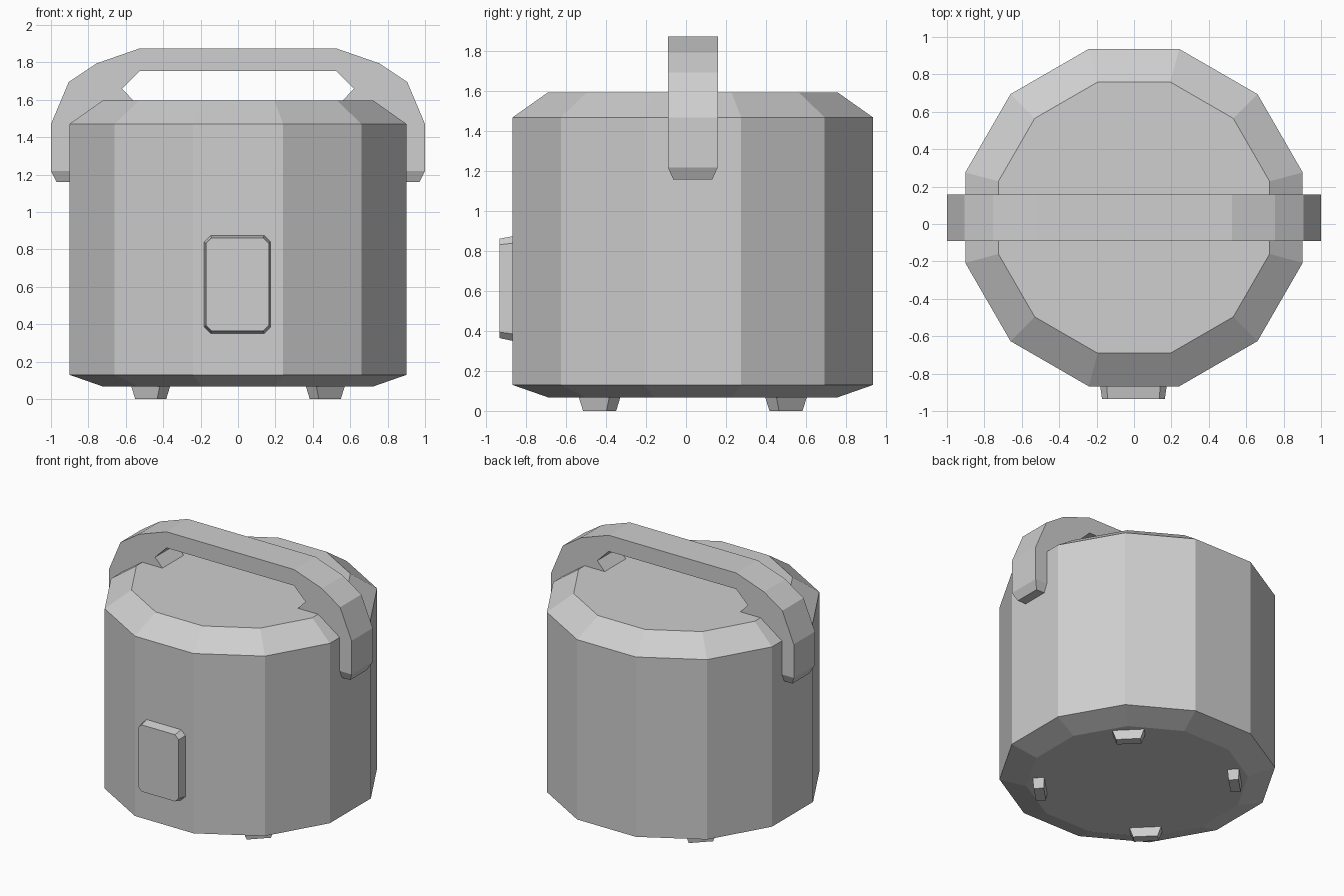
import bpy
import bmesh
import math
from mathutils import Matrix

old = bpy.data.objects.get("Cube")
if old:
    bpy.data.objects.remove(old, do_unlink=True)

CY = 0.034  # depth of the body axis

grey = bpy.data.materials.new("light_grey")
grey.use_nodes = True
colour = (0.62, 0.62, 0.62, 1)
grey.diffuse_color = colour
grey.node_tree.nodes["Principled BSDF"].inputs["Base Color"].default_value = colour


def loft(name, rings, matrix=Matrix()):
    """Join equal-length point rings with quads and cap both ends."""
    bm = bmesh.new()
    loops = [[bm.verts.new(matrix @ Matrix.Translation(p).translation) for p in ring]
             for ring in rings]
    for a, b in zip(loops, loops[1:]):
        for i in range(len(a)):
            j = (i + 1) % len(a)
            bm.faces.new((a[i], a[j], b[j], b[i]))
    bm.faces.new(loops[0][::-1])
    bm.faces.new(loops[-1])
    bmesh.ops.recalc_face_normals(bm, faces=bm.faces)
    mesh = bpy.data.meshes.new(name)
    bm.to_mesh(mesh)
    bm.free()
    mesh.materials.append(grey)
    obj = bpy.data.objects.new(name, mesh)
    bpy.context.collection.objects.link(obj)
    return obj


def rectangle(x0, x1, y0, y1, z):
    return [(x0, y0, z), (x1, y0, z), (x1, y1, z), (x0, y1, z)]


def twelve_sided(apothem, z):
    r = apothem / math.cos(math.pi / 12)
    angles = [math.radians(15 + 30 * k) for k in range(12)]
    return [(r * math.cos(a), CY + r * math.sin(a), z) for a in angles]


def cut_corner_panel(x0, x1, z0, z1, y, c):
    outline = [(x0 + c, z0), (x1 - c, z0), (x1, z0 + c), (x1, z1 - c),
               (x1 - c, z1), (x0 + c, z1), (x0, z1 - c), (x0, z0 + c)]
    return [(x, y, z) for x, z in outline]


# Body with bevelled base and lid
loft("body", [twelve_sided(0.725, 0.068), twelve_sided(0.902, 0.13),
              twelve_sided(0.902, 1.47), twelve_sided(0.725, 1.595)])

# Control panel on the front
loft("front_panel", [cut_corner_panel(-0.183, 0.177, 0.347, 0.878, -0.85, 0.036),
                     cut_corner_panel(-0.171, 0.165, 0.365, 0.862, -0.935, 0.03)])

# Handle: half profile mirrored across x, extruded in depth
half = [(0.525, 1.875), (0.755, 1.795), (0.905, 1.695), (1.0, 1.47), (1.0, 1.22),
        (0.85, 1.22), (0.85, 1.42), (0.68, 1.55), (0.55, 1.585), (0.62, 1.66),
        (0.525, 1.755)]
profile = half + [(-x, z) for x, z in reversed(half)]
loft("handle", [[(x, y, z) for x, z in profile] for y in (CY - 0.125, CY + 0.125)])

# Tapered ends of the handle arms
for side, label in ((1, "left"), (-1, "right")):
    loft(f"handle_end_{label}",
         [rectangle(side * 0.85, side, CY - 0.125, CY + 0.125, 1.22),
          rectangle(side * 0.85, side * 0.97, CY - 0.098, CY + 0.098, 1.16)])

# Four feet set on the diagonals
for k, label in enumerate(("back_left", "back_right", "front_right", "front_left")):
    place = (Matrix.Translation((0, CY, 0))
             @ Matrix.Rotation(math.radians(45 + 90 * k), 4, "Z")
             @ Matrix.Translation((0.66, 0, 0)))
    loft(f"foot_{label}", [rectangle(-0.034, 0.034, -0.083, 0.083, 0),
                           rectangle(-0.04, 0.04, -0.11, 0.11, 0.075)], place)
